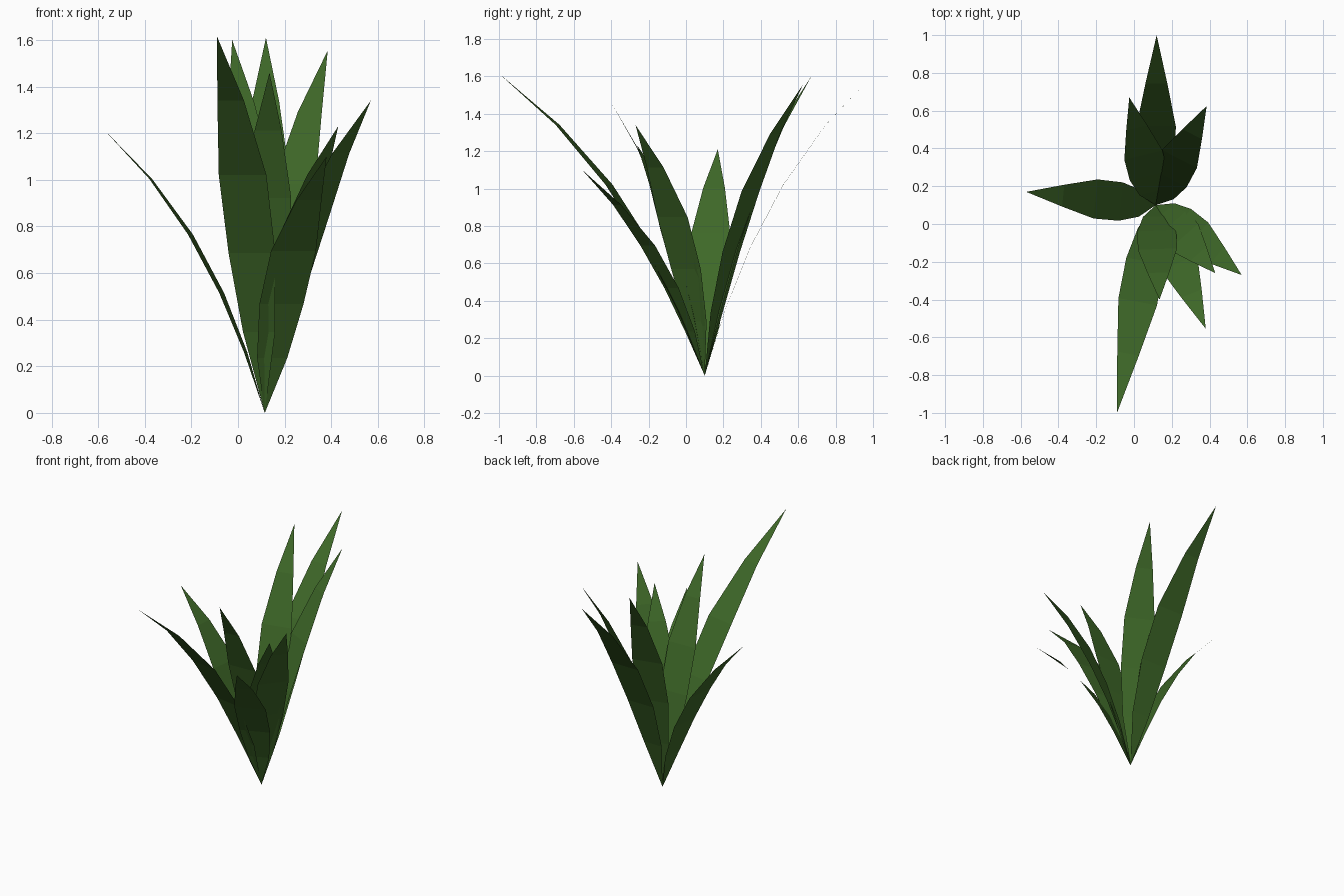
import bpy, bmesh
from mathutils import Vector

cube = bpy.data.objects.get("Cube")
if cube:
    bpy.data.objects.remove(cube, do_unlink=True)

leaf_green = bpy.data.materials.new("leaf_green")
leaf_green.use_nodes = True
colour = (0.048, 0.138, 0.021, 1)
leaf_green.diffuse_color = colour
leaf_green.node_tree.nodes["Principled BSDF"].inputs["Base Color"].default_value = colour

# All blades grow from one root point
ROOT = Vector((0.115, 0.1, 0))

# Shared blade shape: (outward fraction, height fraction, half width)
PROFILE = [(0.12, 0.215, 0.07), (0.27, 0.425, 0.102),
           (0.465, 0.632, 0.104), (0.715, 0.83, 0.058)]


def make_blade(name, tip):
    """Flat-faced arching blade from the root to the tip."""
    reach = Vector(tip) - ROOT
    across = Vector((-reach.y, reach.x, 0)).normalized()
    bm = bmesh.new()
    root = bm.verts.new(ROOT)
    rows = []
    for out, up, half in PROFILE:
        centre = ROOT + Vector((reach.x * out, reach.y * out, reach.z * up))
        rows.append([bm.verts.new(centre + across * s * half) for s in (-1, 1)])
    end = bm.verts.new(tip)
    bm.faces.new((root, rows[0][0], rows[0][1]))
    for low, high in zip(rows, rows[1:]):
        bm.faces.new((low[0], high[0], high[1], low[1]))
    bm.faces.new((rows[-1][0], end, rows[-1][1]))
    # Upper side of every face points up
    for face in bm.faces:
        face.normal_update()
        if face.normal.z < 0:
            face.normal_flip()
    mesh = bpy.data.meshes.new(name)
    bm.to_mesh(mesh)
    bm.free()
    mesh.materials.append(leaf_green)
    obj = bpy.data.objects.new(name, mesh)
    bpy.context.collection.objects.link(obj)


# Blade tips
BLADES = {
    "back_leaf": (0.12, 1.0, 1.61),
    "back_right_leaf": (-0.025, 0.67, 1.60),
    "back_left_leaf": (0.385, 0.625, 1.555),
    "right_leaf": (-0.57, 0.17, 1.21),
    "front_long_leaf": (-0.09, -1.0, 1.615),
    "front_short_leaf": (0.135, -0.4, 1.46),
    "left_long_leaf": (0.57, -0.27, 1.34),
    "left_short_leaf": (0.43, -0.26, 1.23),
    "front_left_leaf": (0.38, -0.555, 1.10),
}
for blade_name, blade_tip in BLADES.items():
    make_blade(blade_name, blade_tip)
